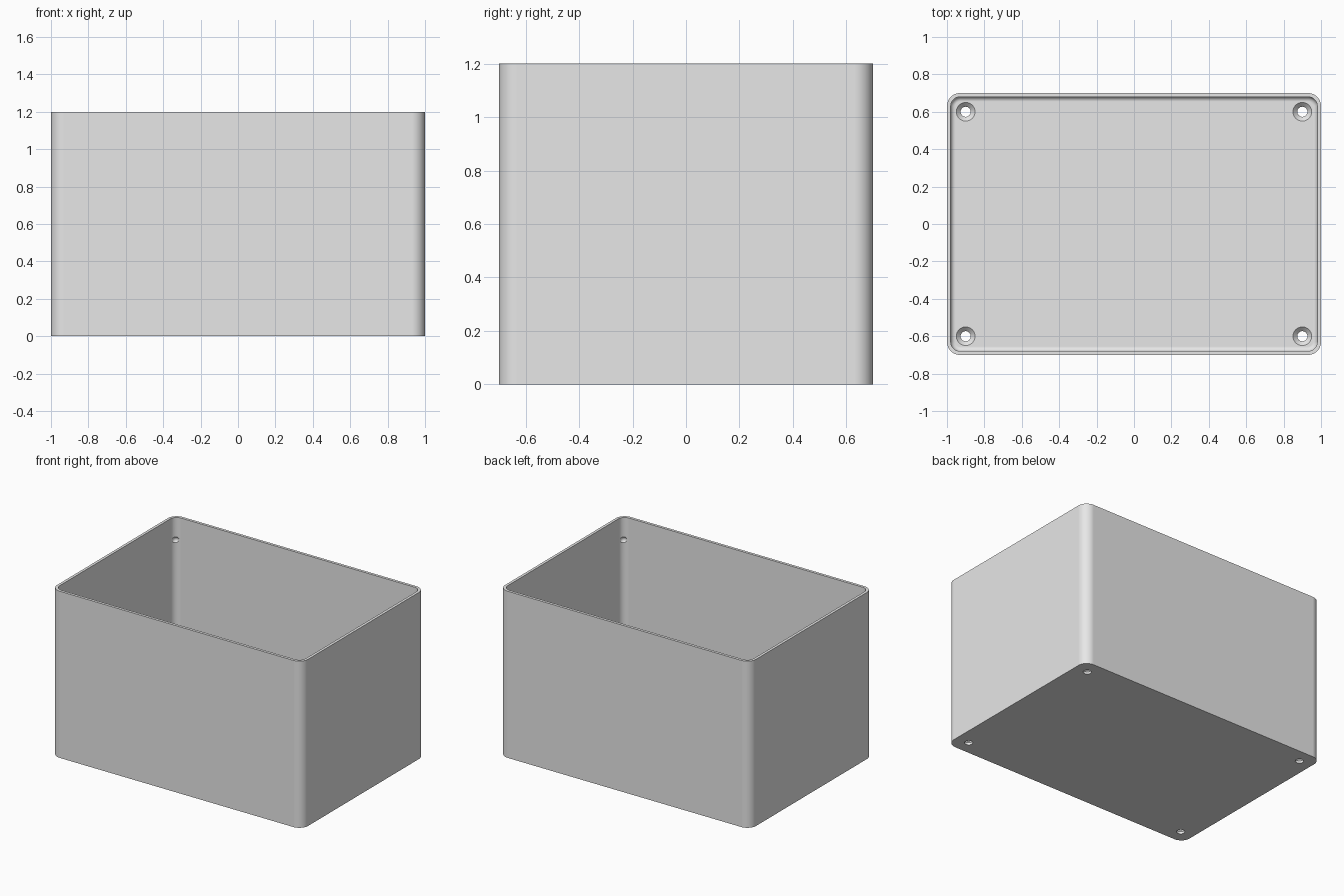
import bpy, bmesh, math

cube = bpy.data.objects.get("Cube")
if cube:
    bpy.data.objects.remove(cube, do_unlink=True)

HALF_X, HALF_Y, HEIGHT = 1.0, 0.7, 1.2
RADIUS, WALL, FLOOR, FILLET = 0.07, 0.02, 0.04, 0.025
HOLE_X, HOLE_Y = 0.9, 0.6
CORNERS = [(sx, sy) for sx in (-1, 1) for sy in (-1, 1)]

grey = bpy.data.materials.new("light grey")
grey.use_nodes = True
grey.diffuse_color = (0.8, 0.8, 0.8, 1)
grey.node_tree.nodes["Principled BSDF"].inputs["Base Color"].default_value = (0.8, 0.8, 0.8, 1)


def new_object(name, bm):
    bmesh.ops.recalc_face_normals(bm, faces=bm.faces)
    mesh = bpy.data.meshes.new(name)
    bm.to_mesh(mesh)
    bm.free()
    mesh.materials.append(grey)
    obj = bpy.data.objects.new(name, mesh)
    bpy.context.collection.objects.link(obj)
    return obj


def skin(bm, rings):
    """Join closed rings of points with quads and cap both ends."""
    loops = [[bm.verts.new(p) for p in ring] for ring in rings]
    for a, b in zip(loops, loops[1:]):
        for i in range(len(a)):
            j = (i + 1) % len(a)
            bm.faces.new((a[i], a[j], b[j], b[i]))
    bm.faces.new(loops[0])
    bm.faces.new(loops[-1])


def rounded_rect(inset, z, steps=12):
    r = RADIUS - inset
    points = []
    for k, (sx, sy) in enumerate([(1, 1), (-1, 1), (-1, -1), (1, -1)]):
        for i in range(steps + 1):
            a = math.pi / 2 * (k + i / steps)
            points.append((sx * (HALF_X - RADIUS) + r * math.cos(a),
                           sy * (HALF_Y - RADIUS) + r * math.sin(a), z))
    return points


def circle(x, y, r, z, sides=32):
    return [(x + r * math.cos(math.tau * i / sides),
             y + r * math.sin(math.tau * i / sides), z) for i in range(sides)]


# Open box: outer wall, rim, inner wall and a filleted floor
section = [(0, 0), (0, HEIGHT), (WALL, HEIGHT)]
for i in range(7):
    a = math.pi / 2 * i / 6
    section.append((WALL + FILLET * (1 - math.cos(a)), FLOOR + FILLET * (1 - math.sin(a))))
bm = bmesh.new()
skin(bm, [rounded_rect(inset, z) for inset, z in section])
box = new_object("open_box", bm)

# Countersunk screw holes in the floor
bm = bmesh.new()
for sx, sy in CORNERS:
    profile = [(0.027, -0.05), (0.027, FLOOR - 0.023), (0.05, FLOOR), (0.05, FLOOR + 0.02)]
    skin(bm, [circle(sx * HOLE_X, sy * HOLE_Y, r, z) for r, z in profile])
hole_cutter = new_object("screw_hole_cutter", bm)

# Small dimples inside the upper corners
bm = bmesh.new()
reach = (RADIUS - WALL - 0.013) * math.sqrt(0.5)
for sx, sy in CORNERS:
    ball = bmesh.ops.create_uvsphere(bm, u_segments=16, v_segments=10, radius=0.025)
    bmesh.ops.translate(bm, verts=ball["verts"], vec=(
        sx * (HALF_X - RADIUS + reach), sy * (HALF_Y - RADIUS + reach), 1.04))
dimple_cutter = new_object("dimple_cutter", bm)

# Cut, then shade smooth with crisp edges
bpy.ops.object.select_all(action="DESELECT")
bpy.context.view_layer.objects.active = box
box.select_set(True)
for cutter in (hole_cutter, dimple_cutter):
    cutter.hide_render = True
    mod = box.modifiers.new(cutter.name, "BOOLEAN")
    mod.operation = "DIFFERENCE"
    mod.solver = "EXACT"
    mod.object = cutter
    bpy.ops.object.modifier_apply(modifier=mod.name)
    bpy.data.objects.remove(cutter, do_unlink=True)
bpy.ops.object.shade_smooth_by_angle(angle=math.radians(30))
weighted = box.modifiers.new("flat_panels", "WEIGHTED_NORMAL")
weighted.keep_sharp = True
